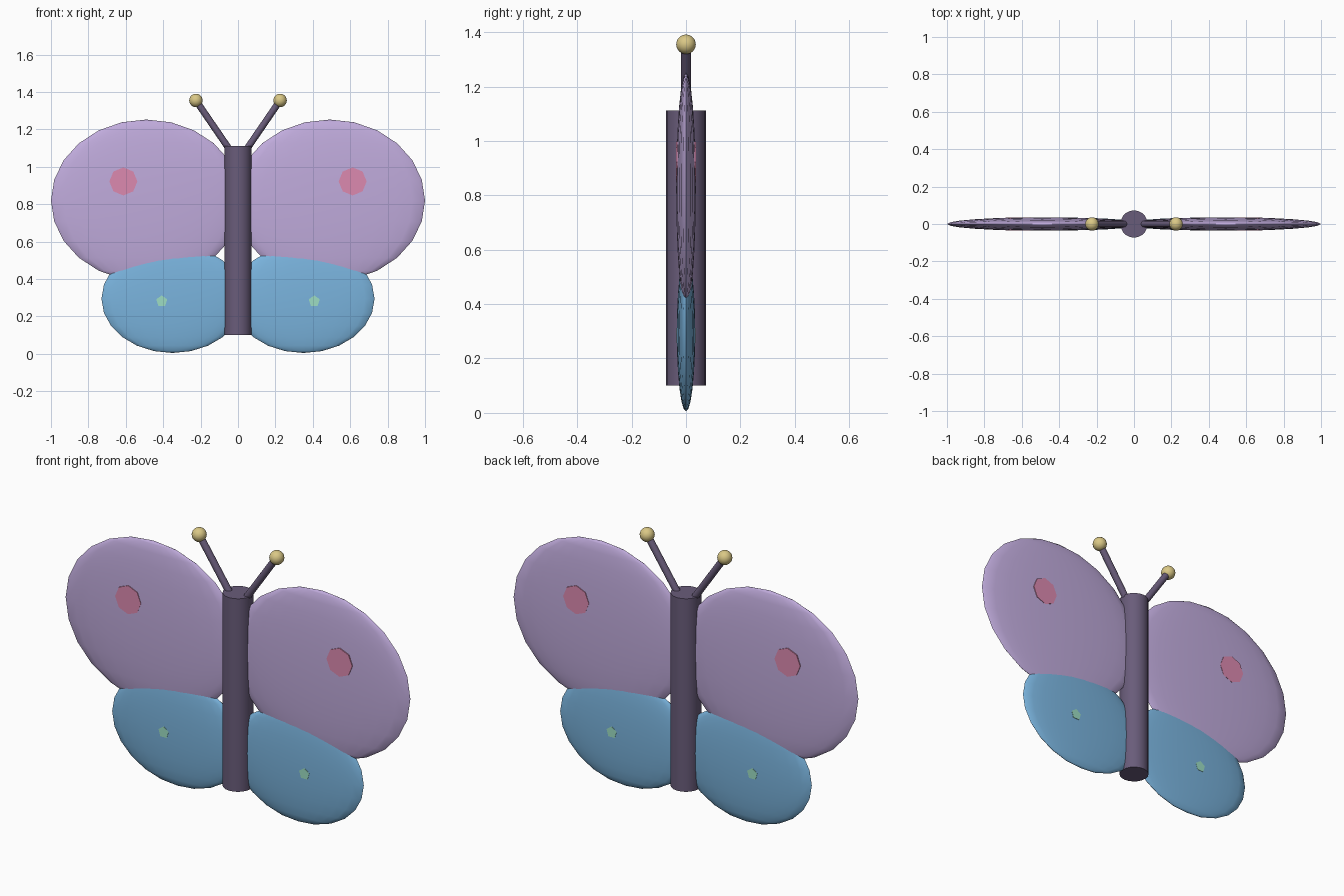
import bpy, bmesh, math
from mathutils import Matrix, Vector

if "Cube" in bpy.data.objects:
    bpy.data.objects.remove(bpy.data.objects["Cube"])


def material(name, rgb):
    m = bpy.data.materials.new(name)
    lin = [(c / 255 / 12.92) if c < 11 else ((c / 255 + 0.055) / 1.055) ** 2.4 for c in rgb]
    m.diffuse_color = (*lin, 1)
    m.use_nodes = True
    m.node_tree.nodes["Principled BSDF"].inputs["Base Color"].default_value = m.diffuse_color
    return m


lilac = material("lilac", (192, 171, 220))
blue = material("sky blue", (122, 180, 222))
pink = material("pink", (220, 138, 176))
green = material("mint green", (158, 222, 195))
gold = material("pale gold", (218, 200, 134))
plum = material("dark plum", (105, 92, 122))


def finish(name, bm, mat, mirror):
    """Turn a bmesh into an object, optionally mirrored to the left side."""
    me = bpy.data.meshes.new(name)
    bm.to_mesh(me)
    bm.free()
    me.materials.append(mat)
    me.shade_smooth()
    me.set_sharp_from_angle(angle=math.radians(40))
    ob = bpy.data.objects.new(name, me)
    bpy.context.collection.objects.link(ob)
    if mirror:
        ob.modifiers.new("mirror", 'MIRROR').use_mirror_merge = False
    return ob


def ellipsoid(name, centre, radii, mat, mirror=True):
    bm = bmesh.new()
    mtx = Matrix.Translation(centre) @ Matrix.Diagonal((*radii, 1))
    bmesh.ops.create_uvsphere(bm, u_segments=24, v_segments=12, radius=1, matrix=mtx)
    return finish(name, bm, mat, mirror)


def rod(name, a, b, radius, sides, mat, mirror=True):
    a, b = Vector(a), Vector(b)
    d = b - a
    bm = bmesh.new()
    mtx = Matrix.Translation((a + b) / 2) @ d.to_track_quat('Z', 'Y').to_matrix().to_4x4()
    bmesh.ops.create_cone(bm, cap_ends=True, segments=sides, radius1=radius,
                          radius2=radius, depth=d.length, matrix=mtx)
    return finish(name, bm, mat, mirror)


# body
rod("body", (0, 0, 0.10), (0, 0, 1.112), 0.073, 20, plum, mirror=False)

# wings: flat lens shapes, the lower pair overlapping the upper pair
ellipsoid("upper_wings", (0.49, 0, 0.82), (0.51, 0.036, 0.433), lilac)
ellipsoid("lower_wings", (0.35, 0, 0.295), (0.38, 0.034, 0.29), blue)

# wing spots, just proud of both wing faces
rod("upper_wing_spots", (0.613, -0.036, 0.922), (0.613, 0.036, 0.922), 0.075, 8, pink)
rod("lower_wing_spots", (0.408, -0.0345, 0.282), (0.408, 0.0345, 0.282), 0.031, 5, green)

# antennae with round tips
rod("antennae", (0.04, 0, 1.085), (0.225, 0, 1.355), 0.018, 12, plum)
ellipsoid("antenna_tips", (0.225, 0, 1.355), (0.036, 0.036, 0.036), gold)
